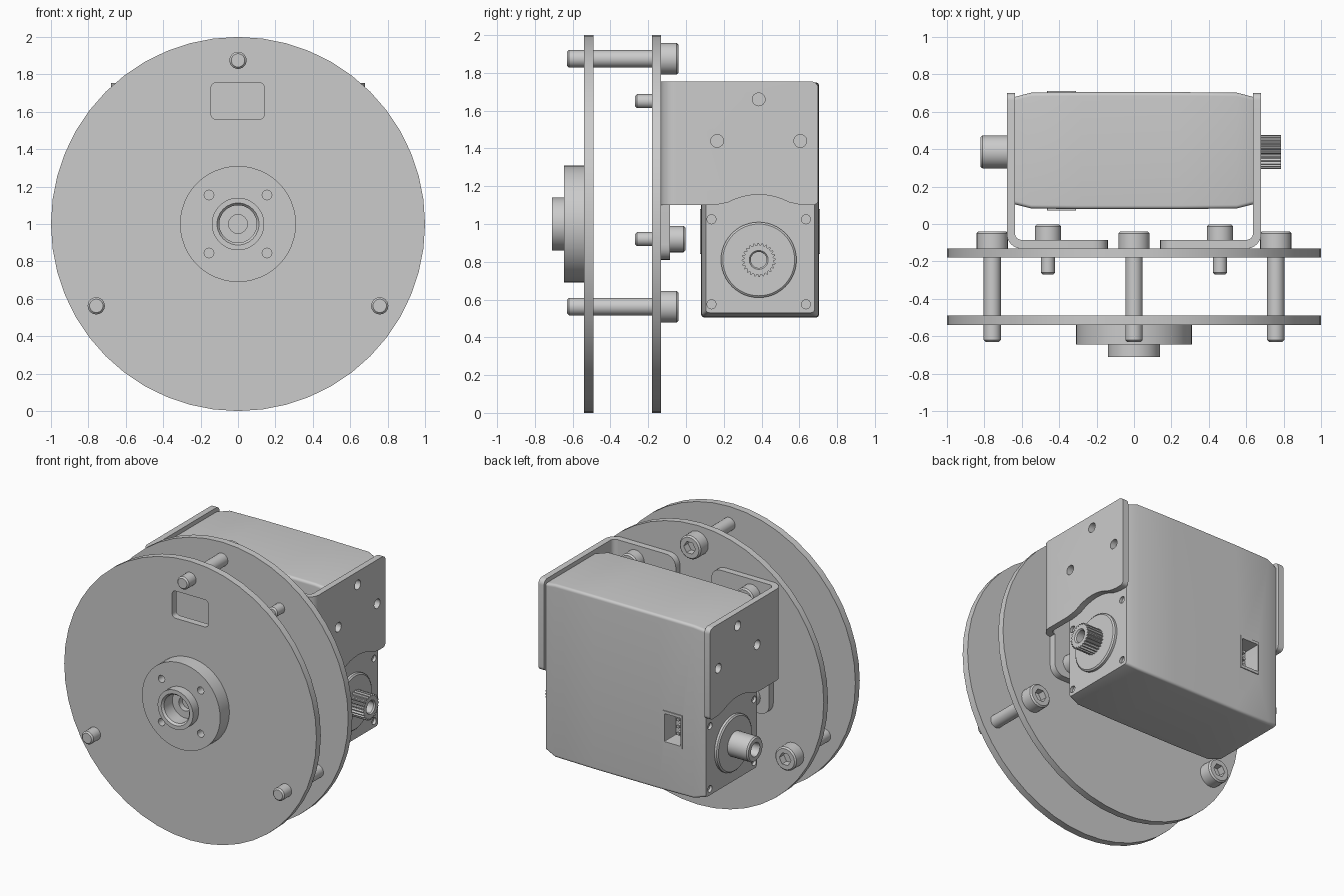
import bpy, bmesh
from math import cos, sin, pi, radians
from mathutils import Vector

cube = bpy.data.objects.get("Cube")
if cube:
    bpy.data.objects.remove(cube, do_unlink=True)

metal = bpy.data.materials.new("light_grey_metal")
metal.use_nodes = True
GREY = (0.6, 0.6, 0.6, 1)
metal.diffuse_color = GREY
metal.node_tree.nodes["Principled BSDF"].inputs["Base Color"].default_value = GREY


def loft(name, rings):
    """Skin a row of equal-length rings and cap both ends."""
    bm = bmesh.new()
    rows = [[bm.verts.new(p) for p in ring] for ring in rings]
    n = len(rows[0])
    for a, b in zip(rows, rows[1:]):
        for i in range(n):
            j = (i + 1) % n
            bm.faces.new((a[i], a[j], b[j], b[i]))
    bm.faces.new(rows[0])
    bm.faces.new(rows[-1])
    bmesh.ops.recalc_face_normals(bm, faces=bm.faces)
    mesh = bpy.data.meshes.new(name)
    bm.to_mesh(mesh)
    bm.free()
    mesh.materials.append(metal)
    ob = bpy.data.objects.new(name, mesh)
    bpy.context.collection.objects.link(ob)
    return ob


def place(axis, u, v, t):
    """Point (u, v) in the plane across an axis, at height t along it."""
    return {"x": (t, u, v), "y": (u, t, v), "z": (u, v, t)}[axis]


def lathe(name, axis, centre, profile, segs=32, teeth=0):
    """Turn a (radius, position) profile about an axis; teeth cut splines."""
    rings = []
    for r, t in profile:
        ring = []
        for i in range(segs):
            a = 2 * pi * i / segs
            rr = r - teeth if (teeth and i % 4 > 1 and r > 0.07) else r
            ring.append(place(axis, centre[0] + rr * cos(a), centre[1] + rr * sin(a), t))
        rings.append(ring)
    return loft(name, rings)


def prism(name, axis, outline, t0, t1):
    return loft(name, [[place(axis, u, v, t) for u, v in outline] for t in (t0, t1)])


def fillet(corners, steps=6):
    """Round the corners of an outline given as (u, v, radius)."""
    out = []
    for i, (u, v, r) in enumerate(corners):
        p = Vector((u, v))
        if not r:
            out.append((u, v))
            continue
        q = Vector(corners[i - 1][:2])
        s = Vector(corners[(i + 1) % len(corners)][:2])
        a, b = p + (q - p).normalized() * r, p + (s - p).normalized() * r
        for k in range(steps + 1):
            f = k / steps
            w = 2 * f * (1 - f) * 0.83
            out.append(tuple((a * (1 - f) ** 2 + p * w + b * f * f) / ((1 - f) ** 2 + w + f * f)))
    return out


def rounded(u0, u1, v0, v1, r):
    return fillet([(u0, v0, r), (u1, v0, r), (u1, v1, r), (u0, v1, r)])


def cut(ob, cutters, operation="DIFFERENCE"):
    """Apply booleans and discard the cutters."""
    for c in cutters:
        m = ob.modifiers.new("cut", "BOOLEAN")
        m.operation, m.object, m.solver = operation, c, "EXACT"
        c.hide_render = True
    bpy.context.view_layer.update()
    deps = bpy.context.evaluated_depsgraph_get()
    mesh = bpy.data.meshes.new_from_object(ob.evaluated_get(deps))
    ob.modifiers.clear()
    ob.data = mesh
    for c in cutters:
        bpy.data.objects.remove(c, do_unlink=True)
    return ob


def hole(axis, u, v, r, t0, t1, segs=16):
    return lathe("cutter", axis, (u, v), [(r, t0), (r, t1)], segs)


def bolt(name, u, v, tip, seat, top, r, head):
    """Socket-head bolt along y."""
    ob = lathe(name, "y", (u, v), [
        (r - 0.01, tip), (r, tip + 0.01), (r, seat), (head, seat),
        (head, top - 0.01), (head - 0.01, top)], 24)
    return cut(ob, [hole("y", u, v, head * 0.55, top - 0.05, top + 0.05, 6)])


# Two round plates, the front one with a window
front_plate = lathe("front_plate", "y", (0, 1), [(1, -0.54), (1, -0.49)], 48)
cut(front_plate, [prism("cutter", "y", rounded(-0.145, 0.142, 1.56, 1.755, 0.03), -0.6, -0.4)])
lathe("back_plate", "y", (0, 1), [(1, -0.18), (1, -0.132)], 48)

# Hub with bore and four holes
hub = lathe("hub", "y", (0, 1), [
    (0.31, -0.535), (0.31, -0.645), (0.14, -0.645), (0.14, -0.71), (0.112, -0.71),
    (0.1, -0.695), (0.1, -0.6), (0.05, -0.6), (0.05, -0.56)], 48)
cut(hub, [hole("y", sx * 0.155, 1 + sz * 0.155, 0.026, -0.7, -0.56)
          for sx in (-1, 1) for sz in (-1, 1)])

# Three long plate bolts
for i in range(3):
    a = radians(90 + 120 * i)
    bolt("plate_bolt", 0.875 * cos(a), 1 + 0.875 * sin(a), -0.63, -0.132, -0.04, 0.046, 0.084)

SHAFT = (0.385, 0.81)
for side, label in ((1, "left"), (-1, "right")):
    # Mounting flange with its two bolts
    flange = fillet([(side * 0.14, 0.81, 0.08), (side * 0.6, 0.81, 0.08),
                     (side * 0.6, 1.755, 0), (side * 0.14, 1.755, 0.08)])
    prism(label + "_bracket_flange", "y", flange, -0.132, -0.085)
    for z in (0.92, 1.65):
        bolt(label + "_bracket_bolt", side * 0.46, z, -0.27, -0.085, -0.003, 0.037, 0.07)

    # Bent side wall, trimmed around the shaft and drilled
    strip = [(0.6 + 0.08 * sin(a), -0.052 - 0.08 * cos(a))
             for a in (i * pi / 16 for i in range(9))] + [(0.68, 0.8), (0.636, 0.8)]
    strip += [(0.6 + 0.036 * cos(a), -0.052 - 0.033 * sin(a))
              for a in (i * pi / 16 for i in range(9))]
    wall = prism(label + "_bracket_wall", "z", [(side * u, v) for u, v in strip], 1, 1.9)
    arc = [(SHAFT[0] + 0.345 * cos(radians(d)), SHAFT[1] + 0.345 * sin(radians(d)))
           for d in range(118, 61, -7)]
    trim = fillet([(0.7, 1.1, 0.03), (0.7, 1.755, 0.04), (-0.2, 1.755, 0), (-0.2, 1.1, 0)])
    trim += [(0.13, 1.1), (0.18, 1.105)] + arc + [(0.59, 1.105), (0.63, 1.1)]
    cut(wall, [prism("cutter", "x", trim, side * 0.5, side * 0.8)], "INTERSECT")
    cut(wall, [hole("x", y, z, 0.034, side * 0.5, side * 0.8)
               for y, z in ((0.385, 1.66), (0.165, 1.44), (0.605, 1.44))])

    # Boss around the output shaft
    lathe(label + "_shaft_boss", "x", SHAFT,
          [(0.2, side * 0.62), (0.2, side * 0.652), (0.19, side * 0.66)], 48)

# Motor case: chamfered box with tapered ends, sockets and case screws
def section(x, inset):
    return [(x, y, z) for y, z in rounded(0.08 + inset, 0.705 - inset,
                                          0.505 + inset, 1.75 - inset, 0.02)]

case = loft("motor_case", [section(-0.635, 0.025), section(-0.55, 0.003), section(-0.28, 0),
                           section(0.24, 0), section(0.55, 0.003), section(0.635, 0.025)])
cutters = [prism("cutter", "y", rounded(-0.455, -0.325, 0.86, 1.06, 0.005), y0, y1)
           for y0, y1 in ((0.58, 0.8), (0, 0.18))]
cutters += [hole("x", y, z, 0.024, s * 0.615, s * 0.7) for s in (-1, 1)
            for y in (0.135, 0.635) for z in (0.575, 1.025)]
cut(case, cutters)

# Raised socket rims and contact pins
for y, label in ((0.70, "back"), (0.083, "front")):
    rim = prism(label + "_socket_rim", "y", rounded(-0.465, -0.31, 0.84, 1.08, 0.005),
                y - 0.01, y + 0.01)
    cut(rim, [prism("cutter", "y", rounded(-0.455, -0.325, 0.86, 1.06, 0.005), y - 0.1, y + 0.1)])
    inner = 0.6 if y > 0.4 else 0.16
    for z in (0.91, 0.96, 1.01):
        prism(label + "_socket_pin", "y", rounded(-0.4, -0.38, z - 0.01, z + 0.01, 0.003),
              inner - 0.05, inner + 0.05)

# Splined drive shaft and plain idler shaft
lathe("splined_shaft", "x", SHAFT, [(0.09, 0.64), (0.09, 0.785), (0.05, 0.785),
                                    (0.042, 0.775), (0.042, 0.7)], 96, 0.012)
lathe("idler_shaft", "x", SHAFT, [(0.088, -0.64), (0.088, -0.81), (0.08, -0.82), (0.05, -0.82),
                                  (0.045, -0.81), (0.045, -0.72)])

# Smooth shading with crisp edges
bpy.ops.object.select_all(action="DESELECT")
for ob in bpy.context.collection.objects:
    if ob.type == "MESH" and metal.name in ob.data.materials:
        ob.select_set(True)
        bpy.context.view_layer.objects.active = ob
bpy.ops.object.shade_smooth_by_angle(angle=radians(30))
